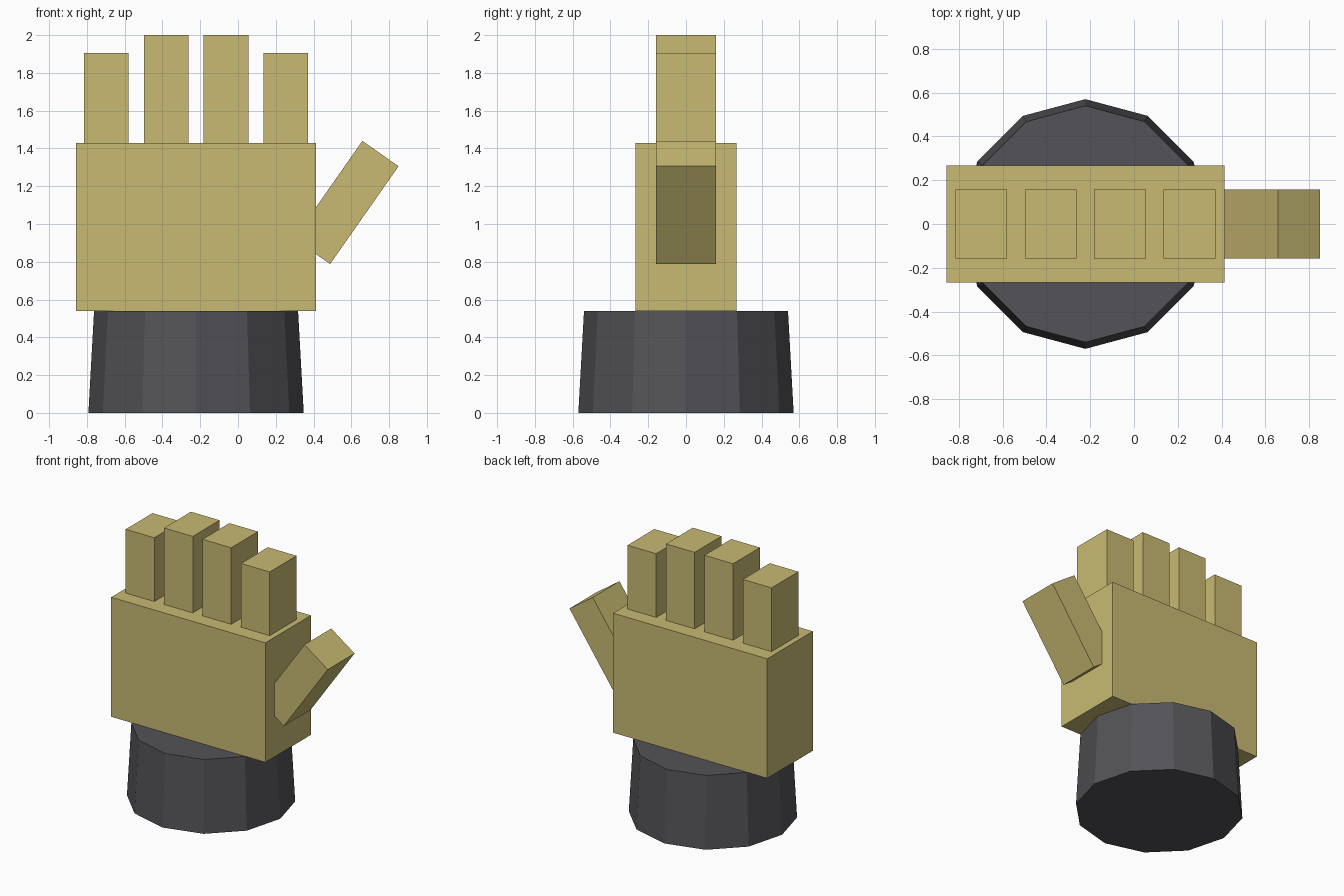
import bpy
import math

cube = bpy.data.objects.get("Cube")
if cube:
    bpy.data.objects.remove(cube, do_unlink=True)


def make_material(name, rgb):
    mat = bpy.data.materials.new(name)
    mat.use_nodes = True
    color = (*rgb, 1.0)
    mat.diffuse_color = color
    mat.node_tree.nodes["Principled BSDF"].inputs["Base Color"].default_value = color
    return mat


sand = make_material("sand yellow", (0.58, 0.49, 0.17))
charcoal = make_material("charcoal grey", (0.088, 0.086, 0.095))


def block(name, center, size, tilt=0.0):
    """Box of the given size, tilted about the y axis."""
    bpy.ops.mesh.primitive_cube_add(size=1, location=center)
    obj = bpy.context.object
    obj.name = name
    obj.scale = size
    bpy.ops.object.transform_apply(location=False, rotation=False, scale=True)
    obj.rotation_euler.y = tilt
    obj.data.materials.append(sand)
    return obj


CUFF_TOP = 0.54
PALM_TOP = 1.43
PALM_X = -0.222

# Tapered twelve-sided cuff
bpy.ops.mesh.primitive_cone_add(vertices=12, radius1=0.57, radius2=0.54,
                                depth=CUFF_TOP, location=(PALM_X, 0, CUFF_TOP / 2))
cuff = bpy.context.object
cuff.name = "cuff"
cuff.data.materials.append(charcoal)

# Palm slab
block("palm", (PALM_X, 0, (CUFF_TOP + PALM_TOP) / 2),
      (1.27, 0.536, PALM_TOP - CUFF_TOP))

# Four fingers, evenly spaced, the middle two taller
fingers = [("little_finger", 1.905), ("ring_finger", 2.0),
           ("middle_finger", 2.0), ("index_finger", 1.905)]
for i, (name, top) in enumerate(fingers):
    x = PALM_X + (i - 1.5) * 0.317
    bottom = PALM_TOP - 0.1
    block(name, (x, 0, (bottom + top) / 2), (0.236, 0.315, top - bottom))

# Thumb leaning out of the palm's side
block("thumb", (0.573, 0, 1.114), (0.234, 0.315, 0.632), math.radians(35))
